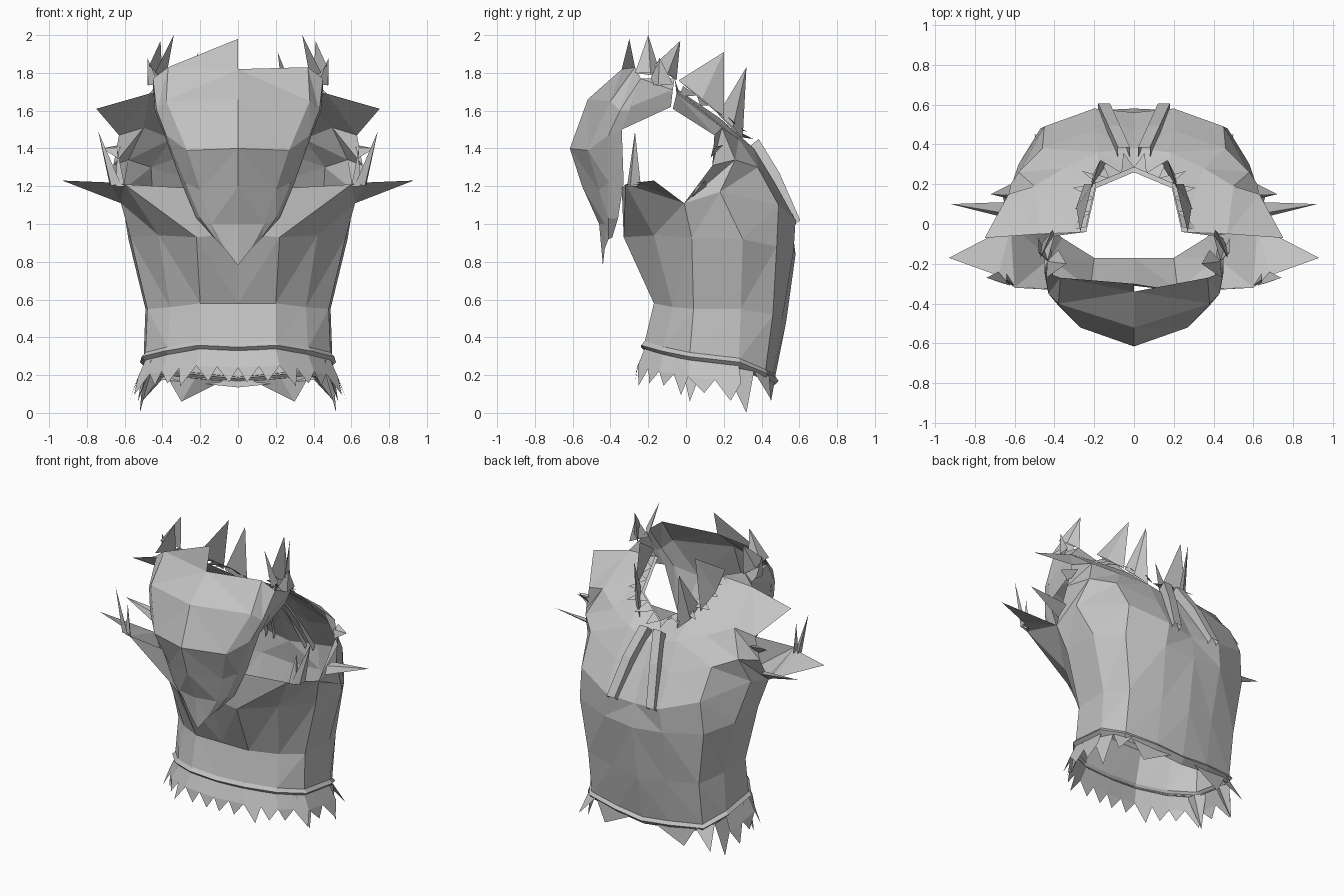
import bpy
import random
from mathutils import Vector

random.seed(4)
if "Cube" in bpy.data.objects:
    bpy.data.objects.remove(bpy.data.objects["Cube"])

hide_grey = bpy.data.materials.new("hide_grey")
hide_grey.use_nodes = True
tone = (0.55, 0.55, 0.55, 1)
hide_grey.diffuse_color = tone
hide_grey.node_tree.nodes["Principled BSDF"].inputs["Base Color"].default_value = tone


def make_part(name, verts, faces, mirrored=True):
    """Create one flat-shaded part, mirrored across x unless told otherwise."""
    mesh = bpy.data.meshes.new(name)
    mesh.from_pydata([tuple(v) for v in verts], [], faces)
    mesh.materials.append(hide_grey)
    mesh.update()
    part = bpy.data.objects.new(name, mesh)
    bpy.context.collection.objects.link(part)
    if mirrored:
        mirror = part.modifiers.new("mirror", 'MIRROR')
        mirror.use_clip = True
        mirror.merge_threshold = 0.002
    return part


def make_sheet(name, rows):
    """Skin a grid of points, given row by row."""
    width = len(rows[0])
    verts = [point for row in rows for point in row]
    faces = []
    for r in range(len(rows) - 1):
        for c in range(width - 1):
            a = r * width + c
            b = a + width
            faces += [(a, a + 1, b + 1), (a, b + 1, b)]
    return make_part(name, verts, faces)


def make_fin(name, start, end, tip, bulge=0.03):
    """Pointed tuft: a folded triangle standing on a base line."""
    start, end, tip = Vector(start), Vector(end), Vector(tip)
    normal = (end - start).cross(tip - start).normalized()
    middle = (start + end) / 2 + normal * bulge
    make_part(name, [start, middle, end, tip], [(0, 1, 3), (1, 2, 3), (2, 0, 3)])


def outward(point):
    """Horizontal direction away from the torso core."""
    return Vector((point[0], point[1] - 0.12, 0)).normalized()


# Chest: hem, waist, ribs, upper edge, from centre to armpit
chest = [
    [(0, -.22, .36), (.2, -.22, .37), (.37, -.12, .34), (.49, .02, .31)],
    [(0, -.17, .58), (.2, -.17, .58), (.36, -.07, .56), (.48, .04, .55)],
    [(0, -.31, .95), (.22, -.33, .93), (.42, -.17, .94), (.57, .03, .93)],
    [(0, -.3, 1.2), (.25, -.34, 1.19), (.6, -.32, 1.21), (.62, -.01, 1.11)],
]
make_sheet("chest", chest)

# Back and shoulders: rows climb from hem to neck, from armpit to spine
back = [
    [(.49, .02, .31), (.5, .28, .28), (.42, .42, .22), (.2, .46, .2), (0, .47, .18)],
    [(.48, .04, .55), (.49, .29, .55), (.42, .46, .52), (.2, .51, .5), (0, .53, .48)],
    [(.57, .03, .93), (.58, .3, .92), (.47, .48, .88), (.22, .57, .86), (0, .58, .84)],
    [(.62, -.01, 1.11), (.62, .18, 1.17), (.45, .49, 1.1), (.2, .58, 1.02), (0, .56, 1)],
    [(.66, .14, 1.31), (.58, .26, 1.34), (.46, .38, 1.3), (.2, .47, 1.22), (0, .46, 1.2)],
    [(.63, .15, 1.47), (.5, .19, 1.51), (.35, .28, 1.45), (.18, .36, 1.4), (0, .38, 1.35)],
    [(.75, -.07, 1.61), (.47, -.05, 1.69), (.24, -.04, 1.71), (.19, .18, 1.56), (0, .26, 1.44)],
]
make_sheet("back", back)

# Tall front guard: centre ridge, facet line, side edge, inner return
guard = [
    [(0, -.34, 1.82), (.37, -.27, 1.83), (.45, -.24, 1.77), (.43, -.2, 1.75)],
    [(0, -.52, 1.66), (.38, -.4, 1.65), (.43, -.35, 1.6), (.44, -.3, 1.6)],
    [(0, -.615, 1.4), (.27, -.52, 1.39), (.38, -.41, 1.47), (.4, -.34, 1.5)],
    [(0, -.55, 1.2), (.2, -.46, 1.18), (.28, -.41, 1.22), (.3, -.33, 1.22)],
    [(0, -.46, 1), (.14, -.43, 1), (.2, -.41, 1.03), (.22, -.36, 1.03)],
    [(0, -.44, .78), (.07, -.43, .87), (.12, -.41, .92), (.13, -.39, .93)],
]
make_sheet("front_guard", guard)
make_part("guard_peak", [guard[0][0], (-.37, -.27, 1.83), (0, -.3, 1.98)],
          [(0, 1, 2)], mirrored=False)

# Straps joining the guard to the shoulders
make_sheet("shoulder_strap", [
    [(.45, -.24, 1.77), (.44, -.3, 1.62), (.4, -.34, 1.5)],
    [(.4, -.06, 1.77), (.45, -.07, 1.71), (.42, -.08, 1.62)],
])
make_part("shoulder_bridge", [(.4, -.06, 1.77), back[-1][1], back[-1][2]], [(0, 1, 2)])

# Overhanging hem along the lower edge of the torso
hem = [Vector(p) for p in chest[0] + back[0][1:]]
make_sheet("hem_lip", [
    [p + outward(p) * out + Vector((0, 0, rise)) for p in hem]
    for out, rise in ((0, .01), (.02, -.012), (-.015, -.045))
])

# Ragged fringe hanging below the front and sides of the hem
verts, faces = [], []
for start, end in zip(hem[:5], hem[1:5]):
    for i in range(2):
        a, b = start.lerp(end, i / 2), start.lerp(end, (i + 1) / 2)
        out = outward((a + b) / 2)
        tip = a.lerp(b, random.uniform(0.3, 0.7)) + out * random.uniform(0.05, 0.09)
        tip.z -= random.uniform(0.18, 0.23)
        low = [p + outward(p) * 0.04 - Vector((0, 0, 0.12)) for p in (a, b)]
        tops = [p - Vector((0, 0, 0.03)) for p in (a, b)]
        n = len(verts)
        verts += [tops[0], tops[1], low[1], low[0], tip]
        faces += [(n, n + 1, n + 2, n + 3), (n + 3, n + 2, n + 4)]
make_part("fringe", verts, faces)

# Long loose flaps at the rear and corners of the fringe
make_fin("fringe_side_flap", (.5, .2, .25), (.47, .36, .22), (.52, .32, 0))
make_fin("fringe_corner_flap", (.46, -.03, .28), (.5, .1, .27), (.53, .02, .06))
make_fin("fringe_rear_corner_flap", (.47, .36, .22), (.38, .44, .2), (.5, .45, .07))
make_fin("fringe_back_flap", (.38, .43, .2), (.08, .47, .17), (.3, .45, .06))

# Raised straps running from the neck down the back
strap_path = [Vector(p) for p in ((.05, .36, 1.43), (.1, .47, 1.25), (.15, .58, 1.0))]
lift = Vector((0, .025, .02))
half = Vector((.03, 0, 0))
make_sheet("back_strap", [
    [p - half - lift, p - half + lift, p + half + lift, p + half - lift]
    for p in strap_path
])

# Jagged collar lying around the back of the neck
neck = [Vector(p) for p in back[-1][2:]]
verts, faces = [], []
for start, end in zip(neck, neck[1:]):
    for i in range(3):
        a, b = start.lerp(end, i / 3), start.lerp(end, (i + 1) / 3)
        tip = (a + b) / 2 + outward((a + b) / 2) * random.uniform(0.08, 0.13)
        tip.z -= 0.03
        n = len(verts)
        verts += [a + lift, b + lift, tip + lift]
        faces.append((n, n + 1, n + 2))
make_part("jagged_collar", verts, faces)

# Flat pointed flap at the front of the arm opening
make_part("armhole_flap", [(.6, -.32, 1.21), (.68, -.26, 1.22), (.93, -.17, 1.23),
                           (.62, -.01, 1.11)],
          [(0, 1, 3), (1, 2, 3)])

# Pointed tufts around shoulders and arm openings
tufts = {
    "guard_tuft": ((.44, -.27, 1.8), (.38, -.13, 1.78), (.34, -.2, 2)),
    "shoulder_tuft": ((.47, -.17, 1.84), (.4, -.05, 1.76), (.41, -.03, 1.97)),
    "shoulder_low_tuft": ((.42, -.2, 1.74), (.48, -.07, 1.74), (.48, -.14, 1.88)),
    "neck_tuft": ((.27, -.04, 1.76), (.25, .2, 1.56), (.21, .2, 1.91)),
    "nape_tuft": ((.22, .17, 1.58), (.14, .3, 1.45), (.17, .32, 1.83)),
    "sleeve_tuft": ((.62, .2, 1.42), (.64, .13, 1.35), (.72, .15, 1.4)),
    "side_tuft": ((.64, .11, 1.2), (.64, .03, 1.14), (.92, .1, 1.23)),
    "armhole_tuft": ((.62, -.31, 1.21), (.68, -.24, 1.21), (.74, -.27, 1.49)),
    "armhole_short_tuft": ((.6, -.31, 1.2), (.64, -.25, 1.2), (.64, -.28, 1.4)),
}
for name, points in tufts.items():
    make_fin(name, *points)
